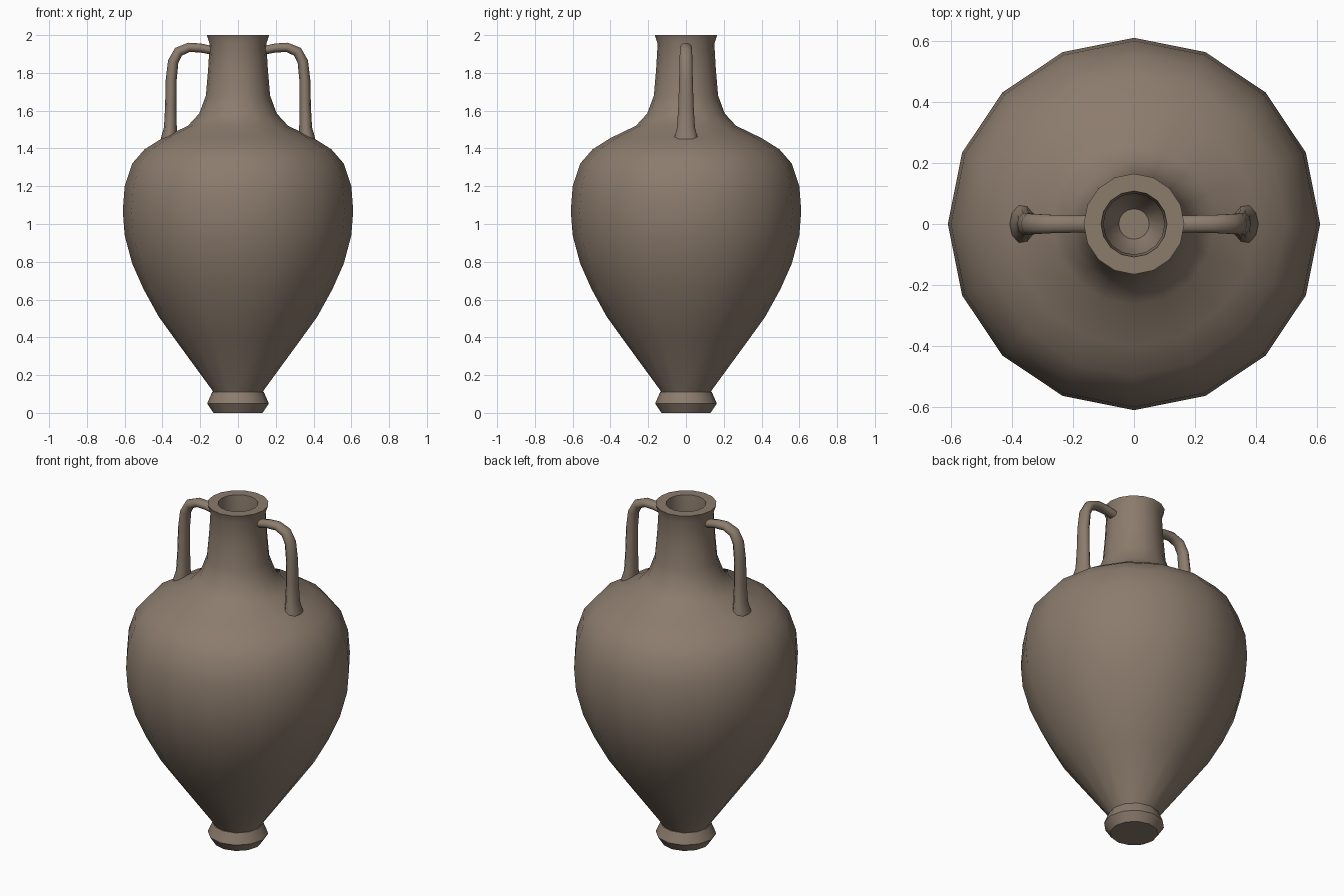
import bpy, bmesh, math
from mathutils import Vector

if "Cube" in bpy.data.objects:
    bpy.data.objects.remove(bpy.data.objects["Cube"])

clay = bpy.data.materials.new("brown clay")
clay.diffuse_color = (0.26, 0.20, 0.152, 1)
clay.use_nodes = True
clay.node_tree.nodes["Principled BSDF"].inputs["Base Color"].default_value = clay.diffuse_color


def make_object(name, bm, angle):
    bmesh.ops.recalc_face_normals(bm, faces=bm.faces[:])
    mesh = bpy.data.meshes.new(name)
    bm.to_mesh(mesh)
    bm.free()
    mesh.materials.append(clay)
    ob = bpy.data.objects.new(name, mesh)
    bpy.context.collection.objects.link(ob)
    bpy.ops.object.select_all(action='DESELECT')
    ob.select_set(True)
    bpy.context.view_layer.objects.active = ob
    bpy.ops.object.shade_smooth_by_angle(angle=math.radians(angle))
    return ob


def skin_rings(rings):
    """Join consecutive rings of points with quads and cap both ends."""
    bm = bmesh.new()
    vs = [[bm.verts.new(p) for p in ring] for ring in rings]
    n = len(vs[0])
    for a, b in zip(vs, vs[1:]):
        for i in range(n):
            j = (i + 1) % n
            bm.faces.new((a[i], a[j], b[j], b[i]))
    bm.faces.new(vs[0])
    bm.faces.new(vs[-1])
    return bm


def lathe(name, profile, sides, angle):
    steps = [2 * math.pi * i / sides for i in range(sides)]
    rings = [[(r * math.cos(t), r * math.sin(t), z) for t in steps] for r, z in profile]
    return make_object(name, skin_rings(rings), angle)


# Belly, shoulder, neck, rim and hollow mouth in one turned profile
lathe("jar_body", [
    (0.125, 0.10), (0.14, 0.125), (0.33, 0.385), (0.42, 0.51), (0.50, 0.655), (0.56, 0.79),
    (0.60, 0.94), (0.61, 1.07), (0.60, 1.20), (0.56, 1.32), (0.495, 1.395),
    (0.40, 1.455), (0.265, 1.52), (0.205, 1.585), (0.17, 1.68), (0.158, 1.82),
    (0.15, 1.955), (0.165, 2.0), (0.108, 2.0), (0.10, 1.90), (0.10, 1.68),
    (0.05, 1.6)], 16, 40)

# Flared foot
lathe("foot", [(0.13, 0.0), (0.163, 0.05), (0.137, 0.11)], 12, 35)

# Handle path: x, z, half thickness, half width
PATH = [
    (0.13, 1.918, 0.022, 0.030), (0.20, 1.932, 0.024, 0.030),
    (0.26, 1.935, 0.025, 0.031), (0.315, 1.912, 0.027, 0.034),
    (0.343, 1.86, 0.028, 0.036), (0.354, 1.76, 0.029, 0.038),
    (0.356, 1.62, 0.030, 0.043), (0.358, 1.51, 0.034, 0.050),
    (0.364, 1.46, 0.042, 0.064), (0.366, 1.43, 0.044, 0.066)]


def handle(name, side):
    pts = [Vector((x * side, 0, z)) for x, z, _, _ in PATH]
    rings = []
    for i, (p, row) in enumerate(zip(pts, PATH)):
        d = (pts[min(i + 1, len(pts) - 1)] - pts[max(i - 1, 0)]).normalized()
        across = Vector((-d.z, 0, d.x))
        ring = []
        for k in range(10):
            t = 2 * math.pi * k / 10
            ring.append(p + across * row[2] * math.cos(t) + Vector((0, row[3] * math.sin(t), 0)))
        rings.append(ring)
    make_object(name, skin_rings(rings), 50)


handle("handle_right", 1)
handle("handle_left", -1)
